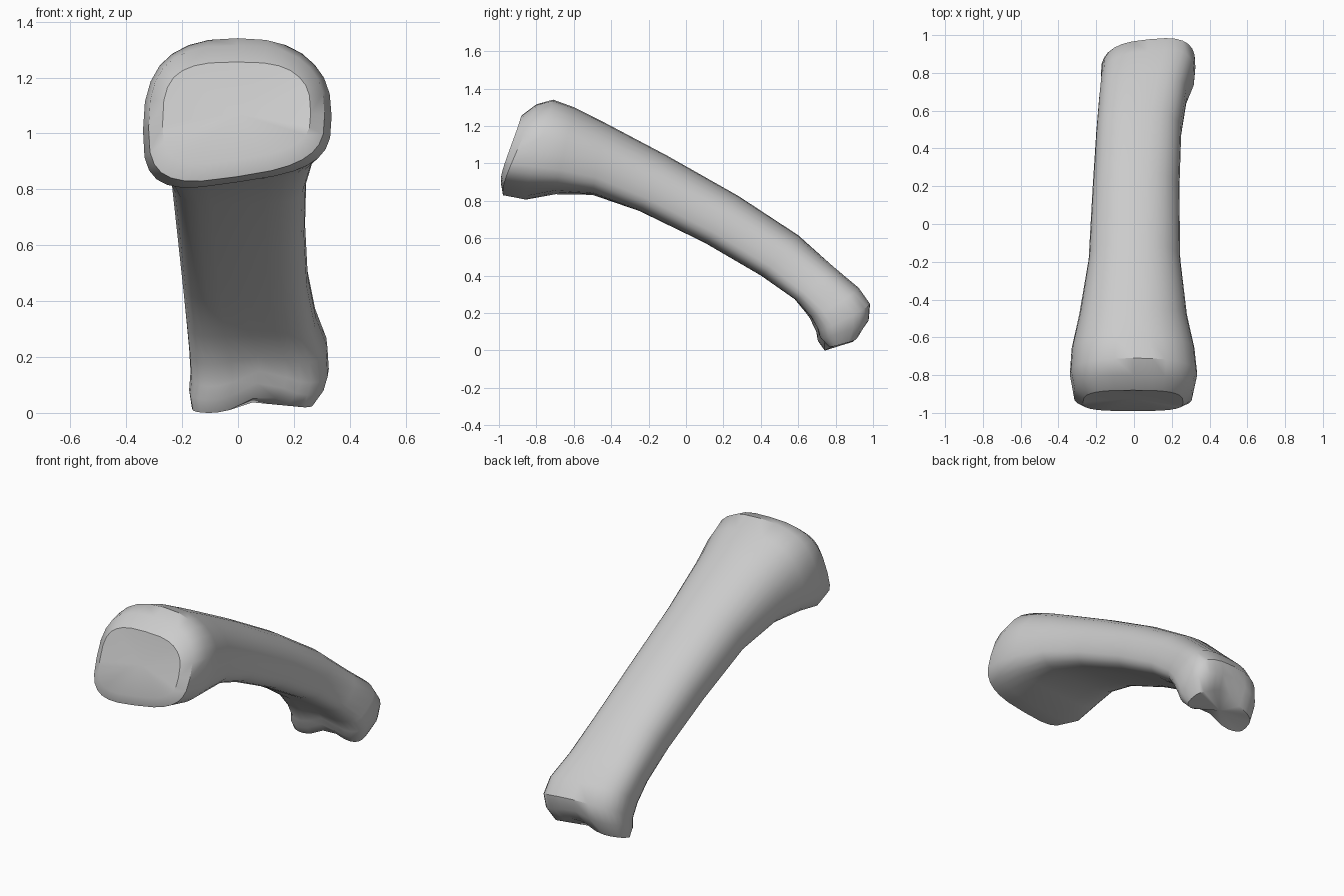
import bpy, bmesh, math

if "Cube" in bpy.data.objects:
    bpy.data.objects.remove(bpy.data.objects["Cube"])

SIDES = 28
# top (y, z), bottom (y, z), left x, right x, top squareness, sideways tilt of the underside, underside hollow
SECTIONS = [
    (-0.88, 1.27, -0.99, 0.92, -0.27, 0.26, 3.0, 0.15, 0.00),
    (-0.80, 1.33, -0.98, 0.86, -0.32, 0.31, 2.7, 0.15, 0.00),
    (-0.71, 1.355, -0.86, 0.83, -0.34, 0.335, 2.5, 0.15, 0.01),
    (-0.60, 1.315, -0.70, 0.84, -0.33, 0.32, 2.3, 0.08, 0.02),
    (-0.45, 1.24, -0.50, 0.83, -0.29, 0.28, 2.2, 0.03, 0.02),
    (-0.10, 1.055, -0.25, 0.75, -0.24, 0.245, 2.2, 0.0, 0.01),
    (0.28, 0.84, 0.10, 0.58, -0.22, 0.24, 2.3, 0.0, 0.01),
    (0.60, 0.63, 0.40, 0.405, -0.20, 0.25, 2.5, 0.0, 0.01),
    (0.80, 0.46, 0.58, 0.27, -0.185, 0.28, 2.8, 0.0, 0.02),
    (0.93, 0.35, 0.66, 0.17, -0.175, 0.32, 3.0, 0.0, 0.02),
    (0.99, 0.26, 0.70, 0.09, -0.17, 0.325, 3.0, 0.0, 0.02),
    (0.985, 0.16, 0.71, 0.05, -0.175, 0.31, 3.0, 0.0, 0.01),
    (0.93, 0.06, 0.75, 0.01, -0.165, 0.27, 3.0, 0.0, 0.0),
]


def power(v, n):
    return math.copysign(abs(v) ** (2 / n), v)


def ring_points(yt, zt, yb, zb, xl, xr, n, tilt, hollow):
    """Arched top half and flatter bottom half, widest a bit below the middle."""
    pts = []
    for i in range(SIDES):
        a = 2 * math.pi * i / SIDES
        s = math.sin(a)
        k = n if s >= 0 else 3.2
        u, v = power(math.cos(a), k), power(s, k)
        x = (xl + xr) / 2 + u * (xr - xl) / 2
        t = 0.42 + v * (0.58 if v > 0 else 0.42)
        y = yb + (yt - yb) * t
        z = zb + (zt - zb) * t
        z += max(0, 1 - 1.2 * t) * tilt * x
        if v < 0:
            z += hollow * -v * max(0, 1 - u * u)
        # two knuckles at the far end, split by a groove
        if y > 0.6:
            w = min(1, max(0, (0.28 - z) / 0.2))
            z += w * (0.06 * math.exp(-((x - 0.09) / 0.10) ** 2) + 0.05 * max(0, x))
            y += 0.10 * (x - 0.2) * min(1, (y - 0.6) / 0.3)
        pts.append((x, y, z))
    return pts


# Lofted bone shaft with both ends
bm = bmesh.new()
rings = [[bm.verts.new(p) for p in ring_points(*s)] for s in SECTIONS]
for a, b in zip(rings, rings[1:]):
    for i in range(SIDES):
        j = (i + 1) % SIDES
        bm.faces.new((a[i], a[j], b[j], b[i]))


# End caps fanned from their centres
def cap(ring, push):
    n = len(ring)
    c = [sum(v.co[k] for v in ring) / n for k in range(3)]
    centre = bm.verts.new((c[0], c[1] + push[0], c[2] + push[1]))
    for i in range(n):
        bm.faces.new((ring[i], ring[(i + 1) % n], centre))


cap(rings[0], (0.015, 0.0))
cap(rings[-1], (0.0, 0.0))
bmesh.ops.recalc_face_normals(bm, faces=bm.faces)
low = min(v.co.z for v in bm.verts)
bmesh.ops.translate(bm, verts=bm.verts, vec=(0, 0, -low))

mesh = bpy.data.meshes.new("finger_bone")
bm.to_mesh(mesh)
bm.free()
bone = bpy.data.objects.new("finger_bone", mesh)
bpy.context.collection.objects.link(bone)
bpy.context.view_layer.objects.active = bone
bone.select_set(True)
bpy.ops.object.shade_smooth_by_angle(angle=math.radians(35))
